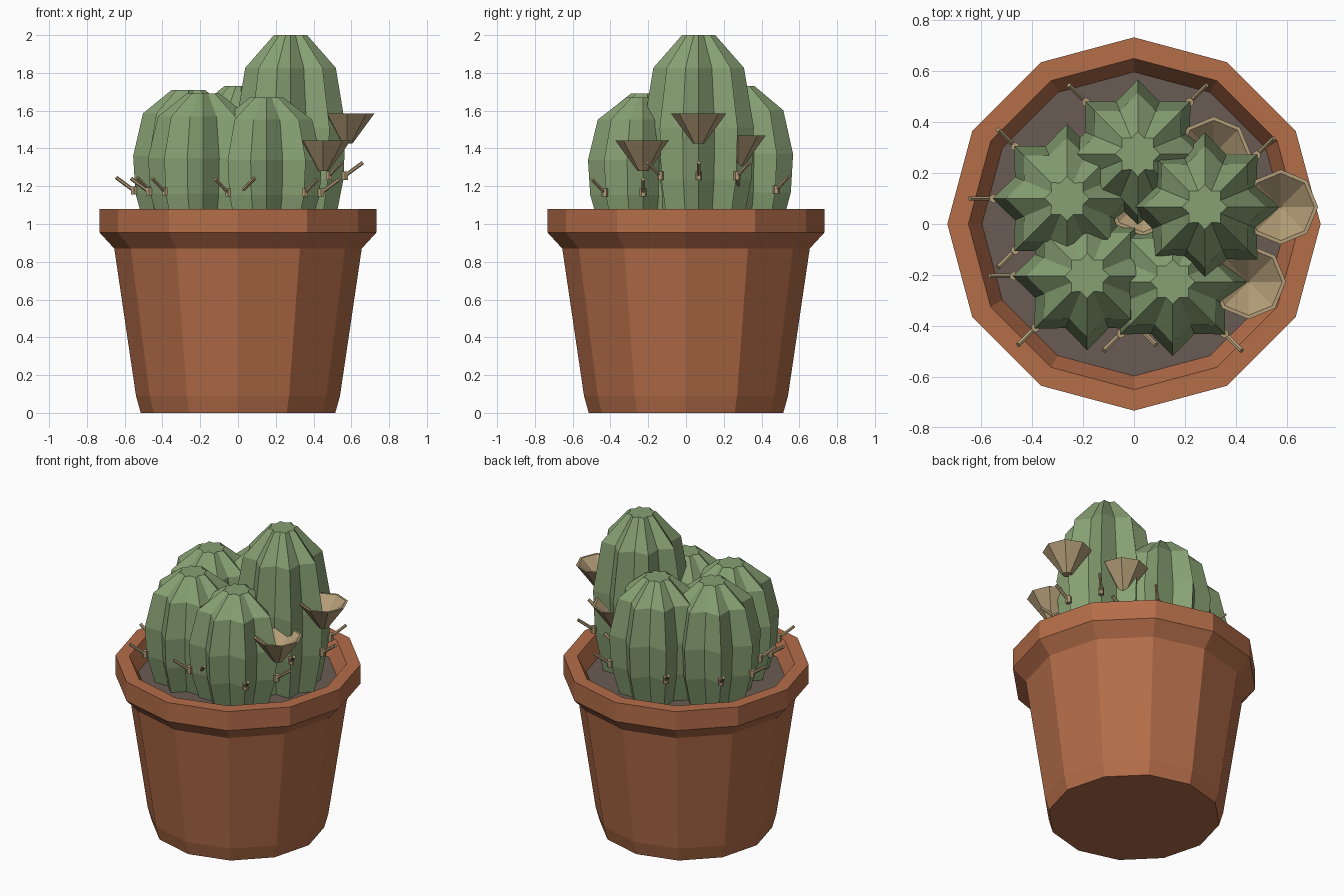
import bpy, bmesh, math
from mathutils import Vector

if "Cube" in bpy.data.objects:
    bpy.data.objects.remove(bpy.data.objects["Cube"])


def material(name, srgb):
    m = bpy.data.materials.new(name)
    lin = [((c / 255 + 0.055) / 1.055) ** 2.4 for c in srgb]
    m.diffuse_color = (*lin, 1)
    m.use_nodes = True
    m.node_tree.nodes["Principled BSDF"].inputs["Base Color"].default_value = m.diffuse_color
    return m


TERRACOTTA = material("terracotta", (180, 109, 73))
SOIL = material("soil", (105, 91, 83))
GREEN = material("cactus green", (135, 160, 115))
TAN = material("dry tan", (178, 156, 119))


def make(name, bm, mat):
    bmesh.ops.recalc_face_normals(bm, faces=bm.faces)
    me = bpy.data.meshes.new(name)
    bm.to_mesh(me)
    bm.free()
    me.materials.append(mat)
    ob = bpy.data.objects.new(name, me)
    bpy.context.collection.objects.link(ob)
    return ob


def lathe(bm, profile, sides, centre=(0, 0), valley=1.0):
    """Stack rings of (radius, z); every second corner is scaled by valley. Ends are capped."""
    rings = []
    for r, z in profile:
        ring = []
        for i in range(sides):
            a = math.tau * i / sides
            q = r * (valley if i % 2 else 1)
            ring.append(bm.verts.new((centre[0] + q * math.cos(a),
                                      centre[1] + q * math.sin(a), z)))
        rings.append(ring)
    for lo, hi in zip(rings, rings[1:]):
        for i in range(sides):
            j = (i + 1) % sides
            bm.faces.new((lo[i], lo[j], hi[j], hi[i]))
    bm.faces.new(rings[0][::-1])
    bm.faces.new(rings[-1])


def rod(bm, p, q, radius, sides=6):
    p, q = Vector(p), Vector(q)
    rot = (q - p).to_track_quat('Z', 'Y').to_matrix().to_4x4()
    rot.translation = (p + q) / 2
    bmesh.ops.create_cone(bm, cap_ends=True, segments=sides, radius1=radius,
                          radius2=radius, depth=(q - p).length, matrix=rot)


# Pot with rim and inner wall
bm = bmesh.new()
lathe(bm, [(0.515, 0), (0.54, 0.09), (0.655, 0.87), (0.733, 0.955), (0.733, 1.08),
           (0.65, 1.08), (0.595, 0.97)], 12)
make("pot", bm, TERRACOTTA)

# Soil disc
bm = bmesh.new()
lathe(bm, [(0.58, 0.95), (0.597, 0.98)], 12)
make("soil", bm, SOIL)

# Cactus columns: name, x, y, top height
BASE = 0.98
COLUMNS = [("tall", 0.278, 0.067, 2.0), ("back", 0.015, 0.275, 1.73),
           ("left", -0.263, 0.100, 1.71), ("front_left", -0.184, -0.204, 1.69),
           ("front_right", 0.152, -0.227, 1.67)]
for name, x, y, top in COLUMNS:
    h = top - BASE

    # Ribbed star-shaped stem
    bm = bmesh.new()
    lathe(bm, [(r, BASE + f * h) for r, f in
               ((0.23, 0), (0.28, 0.25), (0.292, 0.52), (0.24, 0.83), (0.088, 1))],
          16, (x, y), 0.76)
    make(name + "_stem", bm, GREEN)

    # Funnel flower on the right side of the stem
    z = BASE + 0.437 * h
    bm = bmesh.new()
    lathe(bm, [(0.03, z), (0.147, z + 0.16), (0.132, z + 0.16), (0.004, z + 0.05)],
          8, (x + 0.298, y))
    make(name + "_flower", bm, TAN)

    # Spines with small beads on six of the ribs
    z = BASE + 0.27 * h
    bm = bmesh.new()
    for deg in (0, 45, 135, 180, 225, 315):
        c, s = math.cos(math.radians(deg)), math.sin(math.radians(deg))
        bx, by = x + 0.288 * c, y + 0.288 * s
        rod(bm, (bx, by, z - 0.022), (bx, by, z + 0.022), 0.018)
        rod(bm, (bx, by, z), (x + 0.383 * c, y + 0.383 * s, z + 0.07), 0.010)
    make(name + "_spines", bm, TAN)
